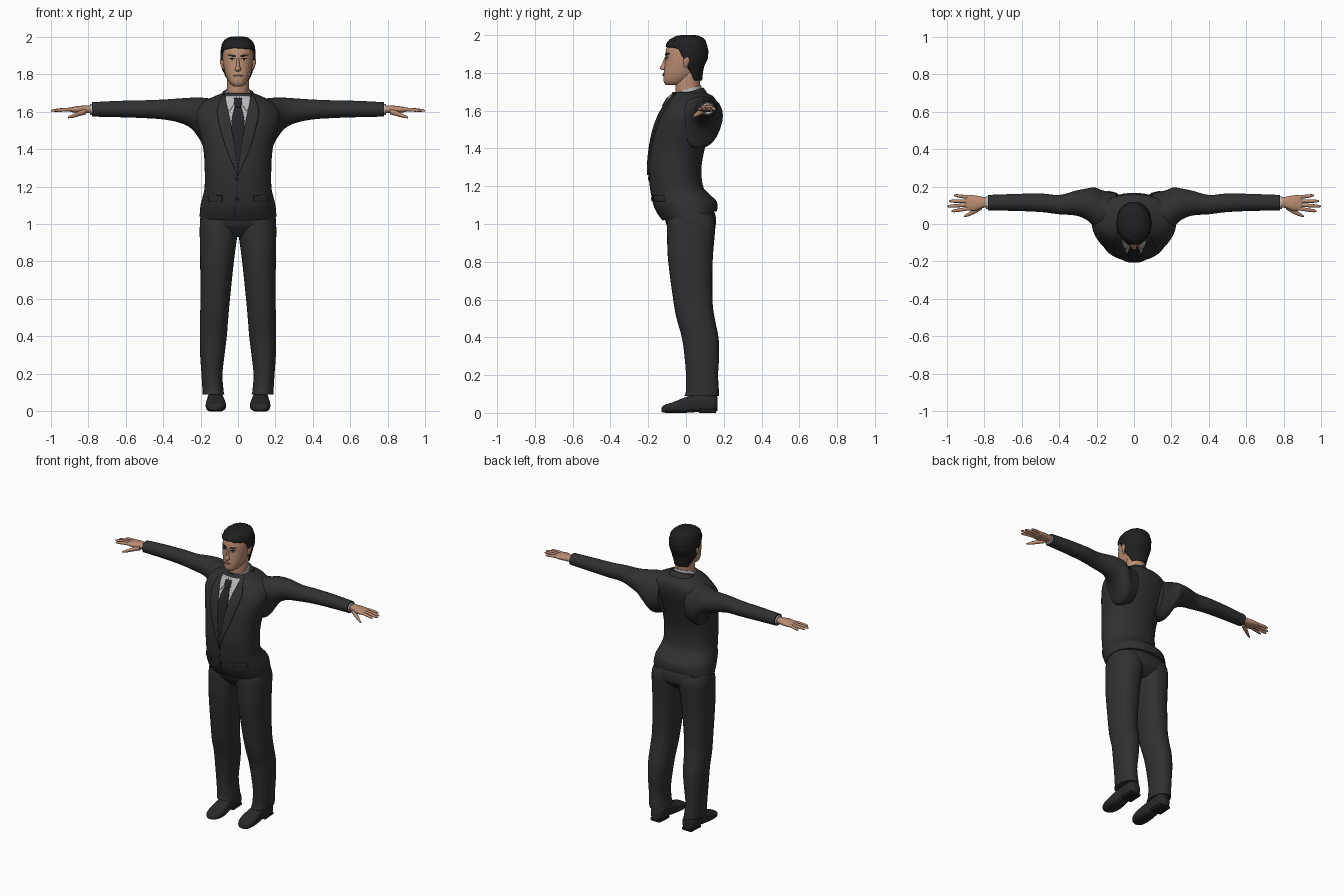
import bpy, bmesh, math, random
from mathutils import Vector
from mathutils.bvhtree import BVHTree

random.seed(4)
cube = bpy.data.objects.get("Cube")
if cube:
    bpy.data.objects.remove(cube, do_unlink=True)


def material(name, r, g, b):
    m = bpy.data.materials.new(name)
    m.use_nodes = True
    m.diffuse_color = (r, g, b, 1)
    bsdf = next(n for n in m.node_tree.nodes if n.type == 'BSDF_PRINCIPLED')
    bsdf.inputs["Base Color"].default_value = (r, g, b, 1)
    bsdf.inputs["Roughness"].default_value = 0.8
    return m


SUIT = material("charcoal suit", .03, .03, .031)
SEAM = material("dark seam", .012, .012, .012)
TIE = material("black tie", .018, .018, .02)
SHIRT = material("pale grey shirt", .48, .48, .5)
SKIN = material("skin", .5, .27, .17)
LIPS = material("lips", .33, .14, .1)
HAIR = material("black hair", .014, .014, .015)
EYE = material("eye white", .55, .52, .5)
SHOE = material("shoe leather", .022, .022, .023)


def finish(name, bm, mat, angle=50):
    me = bpy.data.meshes.new(name)
    bm.to_mesh(me)
    bm.free()
    ob = bpy.data.objects.new(name, me)
    bpy.context.collection.objects.link(ob)
    me.materials.append(mat)
    bpy.ops.object.select_all(action='DESELECT')
    ob.select_set(True)
    bpy.context.view_layer.objects.active = ob
    bpy.ops.object.shade_smooth_by_angle(angle=math.radians(angle))
    return ob


def smooth_rows(rows, steps):
    """Catmull-Rom interpolation through rows of numbers."""
    out = []
    for i in range(len(rows) - 1):
        a, b, c, d = (rows[max(0, min(len(rows) - 1, i + k))] for k in (-1, 0, 1, 2))
        for s in range(steps):
            t = s / steps
            out.append([q + .5 * t * (r - p + t * (2 * p - 5 * q + 4 * r - u + t * (3 * (q - r) + u - p)))
                        for p, q, r, u in zip(a, b, c, d)])
    return out + [list(rows[-1])]


def loft_mesh(axis, rows, sides=32, power=2.0, steps=4, side=1, warp=None):
    """Closed skin over rows (position, a0, a1, b0, b1) along an axis."""
    bm = bmesh.new()
    rings = []
    for t, a0, a1, b0, b1 in smooth_rows(rows, steps):
        ring = []
        for k in range(sides):
            w = 2 * math.pi * k / sides
            c, s = math.cos(w), math.sin(w)
            a = (a0 + a1) / 2 + (a1 - a0) / 2 * math.copysign(abs(c) ** (2 / power), c)
            b = (b0 + b1) / 2 + (b1 - b0) / 2 * math.copysign(abs(s) ** (2 / power), s)
            co = Vector({'x': (t, a, b), 'y': (a, t, b), 'z': (a, b, t)}[axis])
            if warp:
                co = warp(co)
            co.x *= side
            ring.append(bm.verts.new(co))
        rings.append(ring)
    for lo, hi in zip(rings, rings[1:]):
        for k in range(sides):
            j = (k + 1) % sides
            bm.faces.new((lo[k], lo[j], hi[j], hi[k]))
    bm.faces.new(rings[0])
    bm.faces.new(rings[-1])
    bmesh.ops.recalc_face_normals(bm, faces=bm.faces)
    return bm


def loft(name, mat, axis, rows, **kw):
    return finish(name, loft_mesh(axis, rows, **kw), mat)


def both(name, mat, axis, rows, **kw):
    for word, s in (("left_", 1), ("right_", -1)):
        loft(word + name, mat, axis, rows, side=s, **kw)


def panel(name, mat, targets, rows, lift=.003, side=1, thick=.006):
    """Thin plate of rows (z, x0, x1), laid on the front of the targets."""
    trees = []
    for ob in targets:
        bm = bmesh.new()
        bm.from_mesh(ob.data)
        trees.append(BVHTree.FromBMesh(bm))
        bm.free()
    bm = bmesh.new()
    grid, y = [], -.1
    for z, x0, x1 in smooth_rows(sorted(rows), 4):
        x0, x1 = sorted((x0 * side, x1 * side))
        line = []
        for k in range(9):
            x = x0 + (x1 - x0) * k / 8
            hits = [t.ray_cast(Vector((x, -2, z)), Vector((0, 1, 0)))[0] for t in trees]
            y = min([h.y for h in hits if h] or [y])
            line.append(bm.verts.new((x, y - lift, z)))
        grid.append(line)
    for lo, hi in zip(grid, grid[1:]):
        for k in range(8):
            bm.faces.new((lo[k], lo[k + 1], hi[k + 1], hi[k]))
    ob = finish(name, bm, mat)
    sol = ob.modifiers.new("thickness", 'SOLIDIFY')
    sol.thickness, sol.offset = thick, -1
    return ob


def panels(name, mat, targets, rows, **kw):
    for word, s in (("left_", 1), ("right_", -1)):
        panel(word + name, mat, targets, rows, side=s, **kw)


def sym(rows):
    return [(z, -w, w, f, b) for z, w, f, b in rows]


# Jacket body: hem hangs lower at the front
def hem(co):
    co.z += .17 * co.y * max(0, min(1, (1.2 - co.z) / .15))
    return co


jacket = loft("jacket", SUIT, 'z', sym([
    (1.04, .205, -.125, .165), (1.1, .2, -.165, .163), (1.15, .188, -.18, .125),
    (1.2, .178, -.19, .09), (1.3, .178, -.198, .082), (1.4, .185, -.19, .1),
    (1.5, .21, -.17, .13), (1.58, .225, -.14, .155), (1.64, .2, -.105, .16),
    (1.675, .14, -.085, .145), (1.7, .08, -.07, .095)]), sides=48, power=2.15, warp=hem)

# Sleeves, cuffs
both("sleeve", SUIT, 'x', [
    (.1, -.02, .165, 1.42, 1.665), (.17, -.045, .18, 1.4, 1.672), (.21, -.02, .195, 1.46, 1.675),
    (.25, .02, .19, 1.51, 1.674), (.31, .045, .178, 1.54, 1.67), (.4, .052, .155, 1.558, 1.664),
    (.5, .064, .163, 1.565, 1.66), (.64, .07, .16, 1.57, 1.657), (.78, .072, .155, 1.573, 1.65)])
both("shirt_cuff", SHIRT, 'x', [(.77, .078, .148, 1.58, 1.642), (.79, .08, .147, 1.582, 1.64)], steps=1)

# Hands
both("palm", SKIN, 'x', [
    (.77, .09, .14, 1.59, 1.632), (.81, .085, .145, 1.593, 1.632), (.85, .07, .153, 1.593, 1.63),
    (.885, .073, .153, 1.596, 1.624), (.9, .08, .148, 1.603, 1.618)], sides=20, power=2.4)
fingers = [("index", .084, .068, .975), ("middle", .103, .094, .998),
           ("ring", .122, .122, .988), ("little", .141, .153, .96)]
for label, ya, yb, end in fingers:
    rows = []
    for f, r in ((0, .010), (.5, .0095), (.85, .008), (1, .003)):
        y, z = ya + (yb - ya) * f, 1.612 - .008 * f * f
        rows.append((.87 + (end - .87) * f, y - r, y + r, z - r, z + r))
    both(label + "_finger", SKIN, 'x', rows, sides=10, steps=2)
both("thumb", SKIN, 'x', [(.81, .078, .11, 1.585, 1.615), (.85, .055, .085, 1.575, 1.602),
                          (.885, .041, .06, 1.566, 1.585), (.908, .037, .044, 1.564, 1.572)],
     sides=12, steps=3)

# Trousers
loft("trouser_seat", SUIT, 'z', sym([
    (.93, .09, -.05, .1), (.97, .18, -.085, .145), (1.0, .202, -.105, .158),
    (1.05, .197, -.115, .155), (1.1, .17, -.12, .13)]), sides=40, power=2.3)
both("trouser_leg", SUIT, 'z', [
    (.09, .073, .188, -.008, .175), (.12, .078, .19, 0, .174), (.2, .083, .195, 0, .17),
    (.3, .072, .202, -.008, .175), (.4, .06, .204, -.022, .172), (.5, .052, .203, -.05, .152),
    (.6, .043, .2, -.068, .14), (.8, .022, .202, -.094, .141), (.92, .006, .204, -.1, .15),
    (1.0, -.004, .203, -.1, .155), (1.05, .01, .19, -.09, .14)], power=2.25)

# Shoes
both("shoe", SHOE, 'y', [
    (-.13, .108, .138, .006, .025), (-.115, .082, .16, .001, .042), (-.07, .064, .172, 0, .056),
    (-.01, .068, .17, 0, .08), (.06, .078, .162, .004, .1), (.14, .076, .164, .004, .1),
    (.168, .095, .145, .012, .085)], sides=28, power=2.8)
both("heel", SEAM, 'y', [(.07, .077, .163, 0, .022), (.16, .082, .158, 0, .024)], sides=24, power=4, steps=1)

# Head and neck
loft("neck", SKIN, 'z', sym([(1.64, .062, -.05, .08), (1.7, .058, -.055, .072),
                             (1.75, .058, -.055, .075), (1.8, .06, -.04, .08)]))
head_rows = [(1.735, .024, -.105, -.04), (1.75, .043, -.117, .0), (1.78, .06, -.12, .045),
             (1.82, .073, -.115, .075), (1.87, .081, -.11, .095), (1.92, .082, -.106, .1),
             (1.955, .071, -.09, .088), (1.98, .045, -.05, .06), (1.988, .015, -.01, .025)]
head = loft("head", SKIN, 'z', sym(head_rows), sides=40, power=2.2)
nose = loft("nose", SKIN, 'z', sym([
    (1.814, .008, -.122, -.1), (1.82, .016, -.134, -.09), (1.828, .015, -.138, -.09),
    (1.85, .009, -.126, -.09), (1.885, .007, -.112, -.09)]), sides=16)
both("ear", SKIN, 'z', [(1.825, .066, .082, -.008, .006), (1.845, .072, .092, -.012, .014),
                        (1.872, .072, .097, -.013, .022), (1.888, .07, .088, -.004, .014)], sides=14)

# Face details
face = [head]
panels("eyebrow", HAIR, face, [(1.892, .014, .03), (1.898, .014, .05), (1.904, .03, .056)], lift=.003)
panels("eye_white", EYE, face, [(1.872, .024, .036), (1.877, .017, .046), (1.883, .024, .042)], lift=.002)
panels("eyelid_line", HAIR, face, [(1.881, .016, .048), (1.886, .02, .046)], lift=.003)
panels("iris", HAIR, face, [(1.872, .028, .034), (1.877, .026, .037), (1.883, .027, .036)], lift=.0035)
panel("lips", LIPS, face, [(1.784, -.012, .012), (1.793, -.026, .026), (1.801, -.012, .012)], lift=.004)
panel("mouth_line", SEAM, face, [(1.792, -.024, .024), (1.7945, -.024, .024)], lift=.005)

# Hair: a shell cut along the hairline and the line behind the ears
shell = sym([(1.76, .06, -.07, .085)] + [
    (z + (.012 if z > 1.95 else 0), w + .011, f - .006, b + .017) for z, w, f, b in head_rows[3:]])
bm = loft_mesh('z', shell, sides=48, power=2.2)
brow_point, brow_normal = Vector((0, -.1, 1.938)), Vector((0, .12, 1)).normalized()
ear_point, ear_normal = Vector((0, -.035, 1.92)), Vector((0, 1, .5)).normalized()
for point, normal in ((brow_point, brow_normal), (ear_point, ear_normal)):
    bmesh.ops.bisect_plane(bm, geom=bm.verts[:] + bm.edges[:] + bm.faces[:],
                           plane_co=point, plane_no=normal)
bare = []
for f in bm.faces:
    c = f.calc_center_median()
    under = (c - brow_point).dot(brow_normal) < 0
    before = (c - ear_point).dot(ear_normal) < 0
    if (under and before) or c.z < 1.7601:
        bare.append(f)
bmesh.ops.delete(bm, geom=bare, context='FACES')
for v in bm.verts:
    v.co += Vector([random.uniform(-.002, .002) for _ in range(3)])
hair = finish("hair", bm, HAIR)
sol = hair.modifiers.new("thickness", 'SOLIDIFY')
sol.thickness, sol.offset = .016, -1


# Shirt collar, sloping down towards the front
def slope(co):
    co.z += .3 * co.y
    return co


collar = loft("shirt_collar", SHIRT, 'z', sym([(1.63, .085, -.105, .09), (1.67, .076, -.09, .085),
                                              (1.712, .065, -.066, .08)]), warp=slope)
back_collar = loft("jacket_collar", SUIT, 'z', sym([(1.62, .12, -.06, .13), (1.66, .098, -.045, .112),
                                                   (1.695, .08, -.02, .092)]), warp=slope)

# Shirt front, tie and lapels
front = [jacket, collar]
panel("shirt_front", SHIRT, front, [(1.3, -.004, .004), (1.45, -.03, .03), (1.57, -.052, .052),
                                    (1.64, -.066, .066), (1.685, -.07, .07)])
panels("collar_wing", SHIRT, front, [(1.605, .044, .05), (1.64, .022, .062), (1.68, .008, .066)], lift=.008)
panel("tie_blade", TIE, front, [(1.28, -.006, .006), (1.45, -.033, .033), (1.55, -.034, .034),
                                (1.62, -.02, .02), (1.64, -.014, .014)], lift=.008)
panel("tie_knot", TIE, front, [(1.625, -.013, .013), (1.65, -.022, .022), (1.672, -.02, .02)], lift=.014, thick=.009)
panels("lapel", SUIT, front, [(1.26, -.003, .003), (1.4, .018, .062), (1.52, .036, .098), (1.6, .052, .112),
                              (1.65, .064, .1), (1.69, .07, .084)], lift=.009, thick=.009)

# Jacket closing line, pockets and buttons
panel("jacket_opening", SEAM, [jacket], [(1.04, -.022, -.019), (1.15, -.012, -.009), (1.26, -.002, .001)], lift=.002)
panels("pocket_flap", SUIT, [jacket], [(1.12, .085, .16), (1.15, .085, .16)], lift=.006)
for label, z in (("upper", 1.24), ("lower", 1.13)):
    panel(label + "_button", SEAM, [jacket], [(z - .01, -.007, .0), (z, -.013, .007), (z + .01, -.007, .0)], lift=.006)
